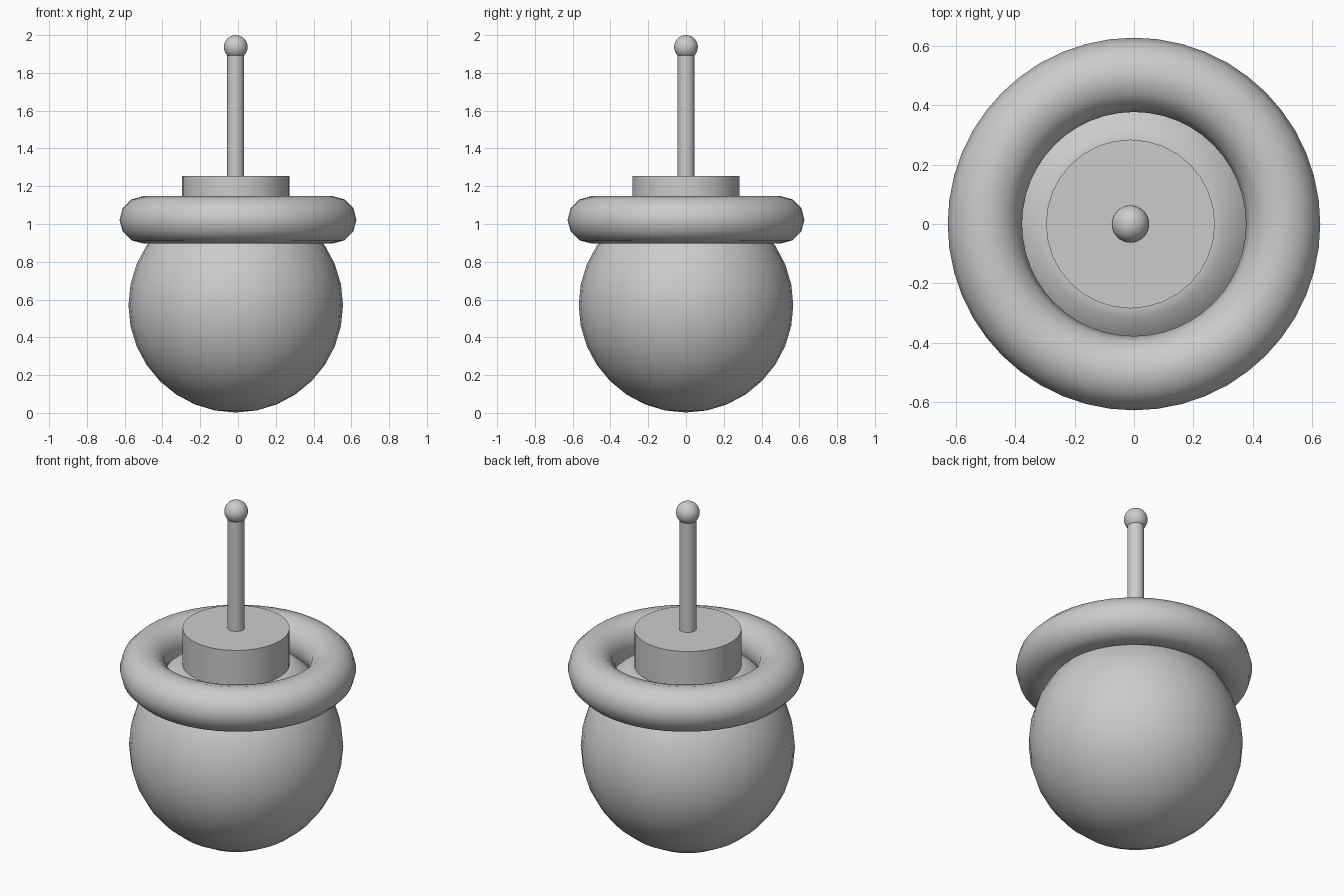
import bpy, bmesh, math

if "Cube" in bpy.data.objects:
    bpy.data.objects.remove(bpy.data.objects["Cube"])

AXIS_X = -0.012  # body sits slightly left of the ring


def smooth(obj, angle=40):
    bpy.ops.object.select_all(action='DESELECT')
    obj.select_set(True)
    bpy.context.view_layer.objects.active = obj
    bpy.ops.object.shade_smooth_by_angle(angle=math.radians(angle))


def lathe(name, profile, segments=32):
    """Spin an (r, z) profile that starts and ends on the axis."""
    bm = bmesh.new()
    verts = [bm.verts.new((r, 0, z)) for r, z in profile]
    edges = [bm.edges.new(pair) for pair in zip(verts, verts[1:])]
    bmesh.ops.spin(bm, geom=verts + edges, cent=(0, 0, 0), axis=(0, 0, 1),
                   angle=math.tau, steps=segments, use_merge=True)
    bmesh.ops.remove_doubles(bm, verts=bm.verts, dist=1e-5)
    bmesh.ops.recalc_face_normals(bm, faces=bm.faces)
    mesh = bpy.data.meshes.new(name)
    bm.to_mesh(mesh)
    bm.free()
    obj = bpy.data.objects.new(name, mesh)
    obj.location.x = AXIS_X
    bpy.context.collection.objects.link(obj)
    smooth(obj)


# Round body whose top steps in to a flat-topped stopper
R, CZ = 0.568, 0.57
arc = [(R * math.sin(math.pi * i / 16), CZ - R * math.cos(math.pi * i / 16))
       for i in range(14)]
arc[0] = (0, CZ - R)
lathe("body", arc + [(0.284, 1.045), (0.284, 1.185), (0.284, 1.255), (0, 1.255)])

# Thick ring around the shoulder
bpy.ops.mesh.primitive_torus_add(major_radius=0.502, minor_radius=0.125,
                                 major_segments=48, minor_segments=12,
                                 location=(0, 0, 1.022))
ring = bpy.context.object
ring.name = "ring"
smooth(ring)

# Stem
bpy.ops.mesh.primitive_cylinder_add(vertices=32, radius=0.045, depth=0.67,
                                    location=(AXIS_X, 0, 1.575))
stem = bpy.context.object
stem.name = "stem"
smooth(stem)

# Ball on the stem tip
bpy.ops.mesh.primitive_uv_sphere_add(segments=32, ring_count=16, radius=0.063,
                                     location=(AXIS_X, 0, 1.937))
tip = bpy.context.object
tip.name = "tip_ball"
smooth(tip)
